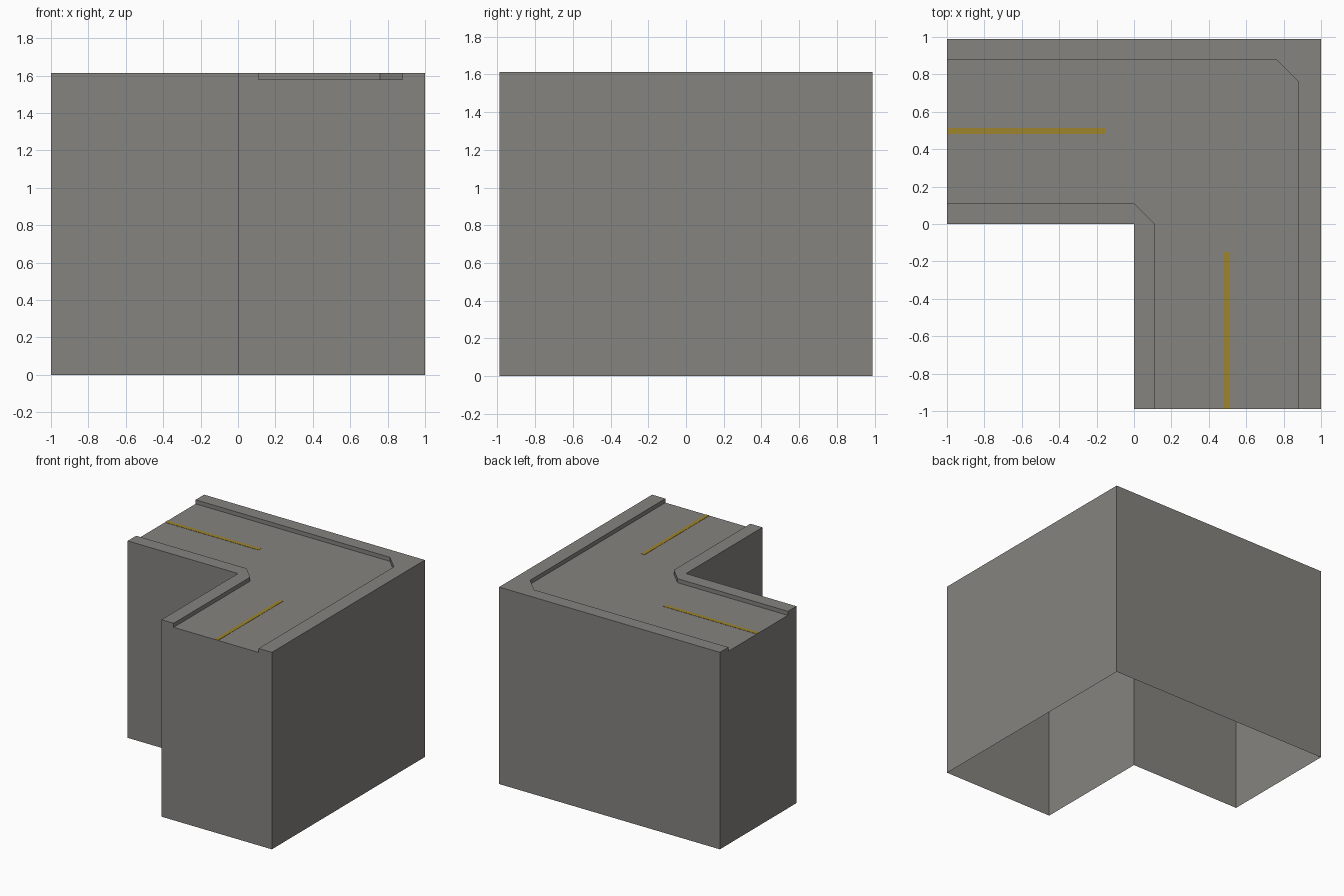
import bpy
import bmesh

if "Cube" in bpy.data.objects:
    bpy.data.objects.remove(bpy.data.objects["Cube"])

ROAD_Z, TOP_Z = 1.58, 1.613   # road deck and curb top
E = 0.99                      # half depth in y


def material(name, rgb):
    m = bpy.data.materials.new(name)
    m.diffuse_color = (*rgb, 1)
    m.use_nodes = True
    m.node_tree.nodes["Principled BSDF"].inputs["Base Color"].default_value = m.diffuse_color
    return m


stone = material("grey_concrete", (0.235, 0.227, 0.212))
paint = material("yellow_paint", (0.34, 0.235, 0.025))


def prism(name, outline, z0, z1, mat, cap=True, walls=True):
    """Extrude a counter-clockwise outline upward, leaving the underside open."""
    bm = bmesh.new()
    top = [bm.verts.new((x, y, z1)) for x, y in outline]
    if cap:
        bm.faces.new(top)
    if walls:
        low = [bm.verts.new((x, y, z0)) for x, y in outline]
        n = len(outline)
        for i in range(n):
            j = (i + 1) % n
            bm.faces.new((low[i], low[j], top[j], top[i]))
    mesh = bpy.data.meshes.new(name)
    bm.to_mesh(mesh)
    bm.free()
    mesh.materials.append(mat)
    ob = bpy.data.objects.new(name, mesh)
    bpy.context.collection.objects.link(ob)
    return ob


# Edges of the road where it meets the curbs, with cut corners
inner_edge = [(-1, 0.11), (0, 0.11), (0.11, 0), (0.11, -E)]
outer_edge = [(-1, 0.88), (0.76, 0.88), (0.88, 0.76), (0.88, -E)]
inner_wall = [(-1, 0), (0, 0), (0, -E)]
outer_wall = [(1, -E), (1, E), (-1, E)]

# Hollow L-shaped wall body, open underneath
prism("wall_body", inner_wall + outer_wall, 0, ROAD_Z, stone, cap=False)

# Road deck between the curbs
prism("road_deck", inner_edge + outer_edge[::-1], 0, ROAD_Z, stone, walls=False)

# Raised curbs
prism("inner_curb", inner_wall + inner_edge[::-1], ROAD_Z, TOP_Z, stone)
prism("outer_curb", outer_edge + outer_wall, ROAD_Z, TOP_Z, stone)


# Painted centre lines on each arm
def stripe(name, x0, y0, x1, y1):
    prism(name, [(x0, y0), (x1, y0), (x1, y1), (x0, y1)],
          ROAD_Z, ROAD_Z + 0.002, paint)


W = 0.016
stripe("left_centre_line", -1, 0.497 - W, -0.15, 0.497 + W)
stripe("front_centre_line", 0.497 - W, -E, 0.497 + W, -0.15)
